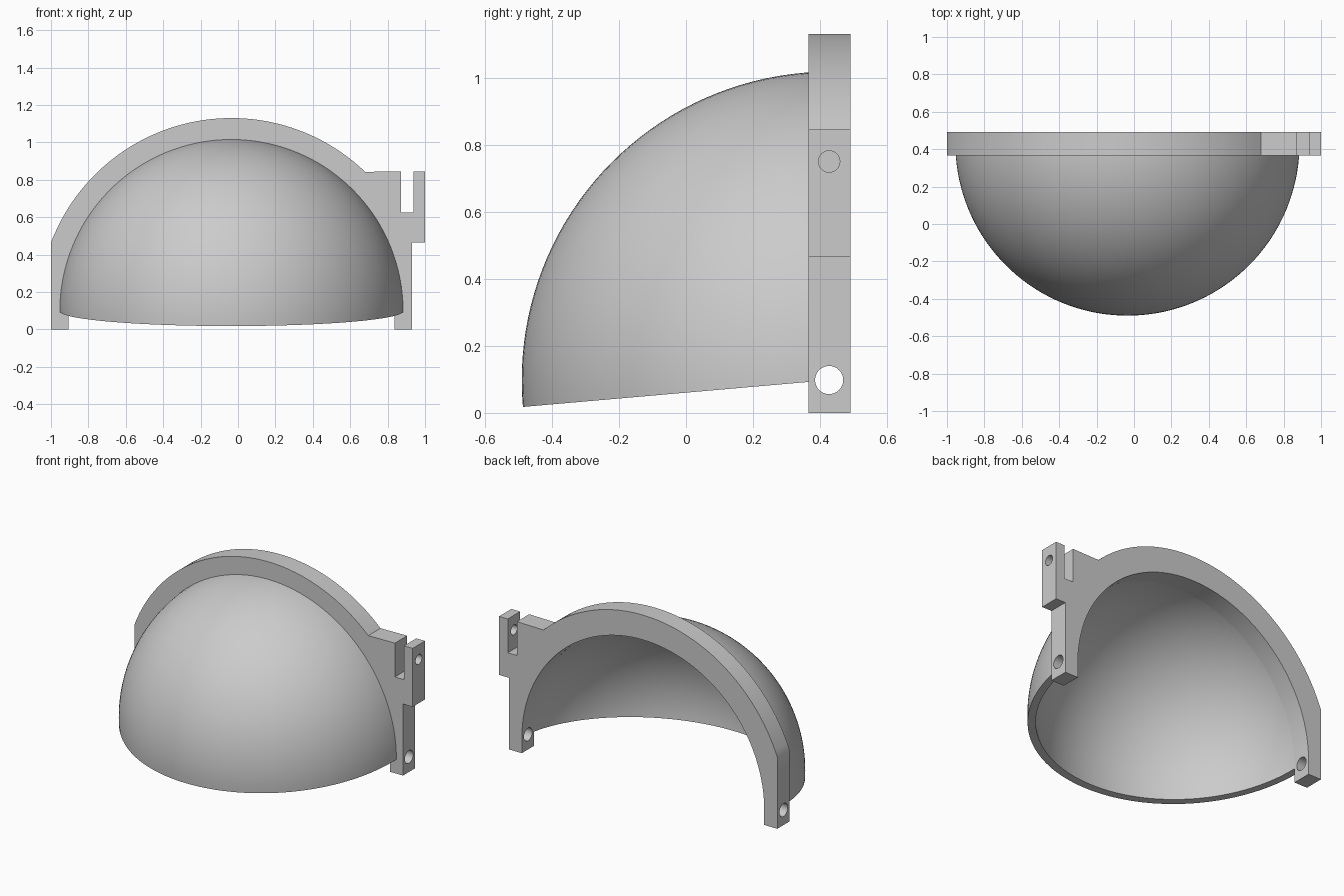
import bpy, bmesh, math
from mathutils import Vector, Matrix

if "Cube" in bpy.data.objects:
    bpy.data.objects.remove(bpy.data.objects["Cube"])

CX, CY, CZ = -0.035, 0.43, 0.098        # shared centre of dome and arch
R_OUT, R_IN = 0.92, 0.873               # dome shell
R_ARCH, R_OPEN = 1.032, 0.871           # frame arch
Y_FRONT, Y_BACK = 0.365, 0.491

grey = bpy.data.materials.new("light grey")
grey.diffuse_color = (0.6, 0.6, 0.6, 1)
grey.use_nodes = True
grey.node_tree.nodes["Principled BSDF"].inputs["Base Color"].default_value = grey.diffuse_color


def arc(r, a0, a1, n):
    """Points (x, z) on an arc about the shared centre, angles in radians."""
    return [(CX + r * math.cos(a0 + (a1 - a0) * i / n),
             CZ + r * math.sin(a0 + (a1 - a0) * i / n)) for i in range(n + 1)]


def make_object(name, bm):
    bmesh.ops.recalc_face_normals(bm, faces=bm.faces)
    mesh = bpy.data.meshes.new(name)
    bm.to_mesh(mesh)
    bm.free()
    ob = bpy.data.objects.new(name, mesh)
    mesh.materials.append(grey)
    bpy.context.collection.objects.link(ob)
    return ob


def select(ob):
    bpy.ops.object.select_all(action='DESELECT')
    ob.select_set(True)
    bpy.context.view_layer.objects.active = ob


def drill(ob, x0, x1, z, r):
    """Cut a round hole along x through the middle of the frame."""
    bm = bmesh.new()
    bmesh.ops.create_cone(
        bm, cap_ends=True, segments=32, radius1=r, radius2=r, depth=x1 - x0,
        matrix=Matrix.Translation(((x0 + x1) / 2, CY - 0.003, z)) @ Matrix.Rotation(math.pi / 2, 4, 'Y'))
    cutter = make_object("hole_cutter", bm)
    cutter.hide_render = True
    mod = ob.modifiers.new("hole", 'BOOLEAN')
    mod.operation, mod.solver, mod.object = 'DIFFERENCE', 'EXACT', cutter
    select(ob)
    bpy.ops.object.modifier_apply(modifier=mod.name)
    bpy.data.objects.remove(cutter)


# Frame: arch, legs and slotted side tab as one extruded outline
a_right = math.acos((0.68 - CX) / R_ARCH)
a_left = math.acos((-1.0 - CX) / R_ARCH)
outline = [(0.93, 0), (0.93, 0.465), (1.0, 0.465), (1.0, 0.845), (0.937, 0.845),
           (0.937, 0.625), (0.872, 0.625), (0.872, 0.845)]
outline += arc(R_ARCH, a_right, a_left, 48)
outline += [(-1.0, 0), (CX - R_OPEN, 0)]
outline += arc(R_OPEN, math.pi, 0, 72)
outline += [(CX + R_OPEN, 0)]
bm = bmesh.new()
face = bm.faces.new([bm.verts.new((x, Y_FRONT, z)) for x, z in outline])
ext = bmesh.ops.extrude_face_region(bm, geom=[face])
moved = [g for g in ext['geom'] if isinstance(g, bmesh.types.BMVert)]
bmesh.ops.translate(bm, verts=moved, vec=(0, Y_BACK - Y_FRONT, 0))
frame = make_object("frame", bm)

# Hinge holes in both legs, bolt hole in the tab
drill(frame, 0.7, 1.1, CZ, 0.042)
drill(frame, -1.1, -0.8, CZ, 0.042)
drill(frame, 0.90, 1.1, 0.75, 0.032)

# Dome: half-ring profile swept 95 degrees about the hinge axis
bm = bmesh.new()
profile = arc(R_OUT, math.pi, 0, 72) + arc(R_IN, 0, math.pi, 72)
ring = bm.faces.new([bm.verts.new((x, CY, z)) for x, z in profile])
bmesh.ops.spin(bm, geom=[ring], cent=(CX, CY, CZ), axis=(1, 0, 0),
               angle=math.radians(95), steps=40, use_duplicate=False)
bmesh.ops.remove_doubles(bm, verts=bm.verts, dist=1e-5)
# Trim where the shell meets the front of the frame
bmesh.ops.bisect_plane(bm, geom=bm.verts[:] + bm.edges[:] + bm.faces[:],
                       plane_co=(0, Y_FRONT + 0.001, 0), plane_no=(0, 1, 0), clear_outer=True)
dome = make_object("dome_shell", bm)

for ob in (frame, dome):
    select(ob)
    bpy.ops.object.shade_smooth_by_angle(angle=math.radians(30))
